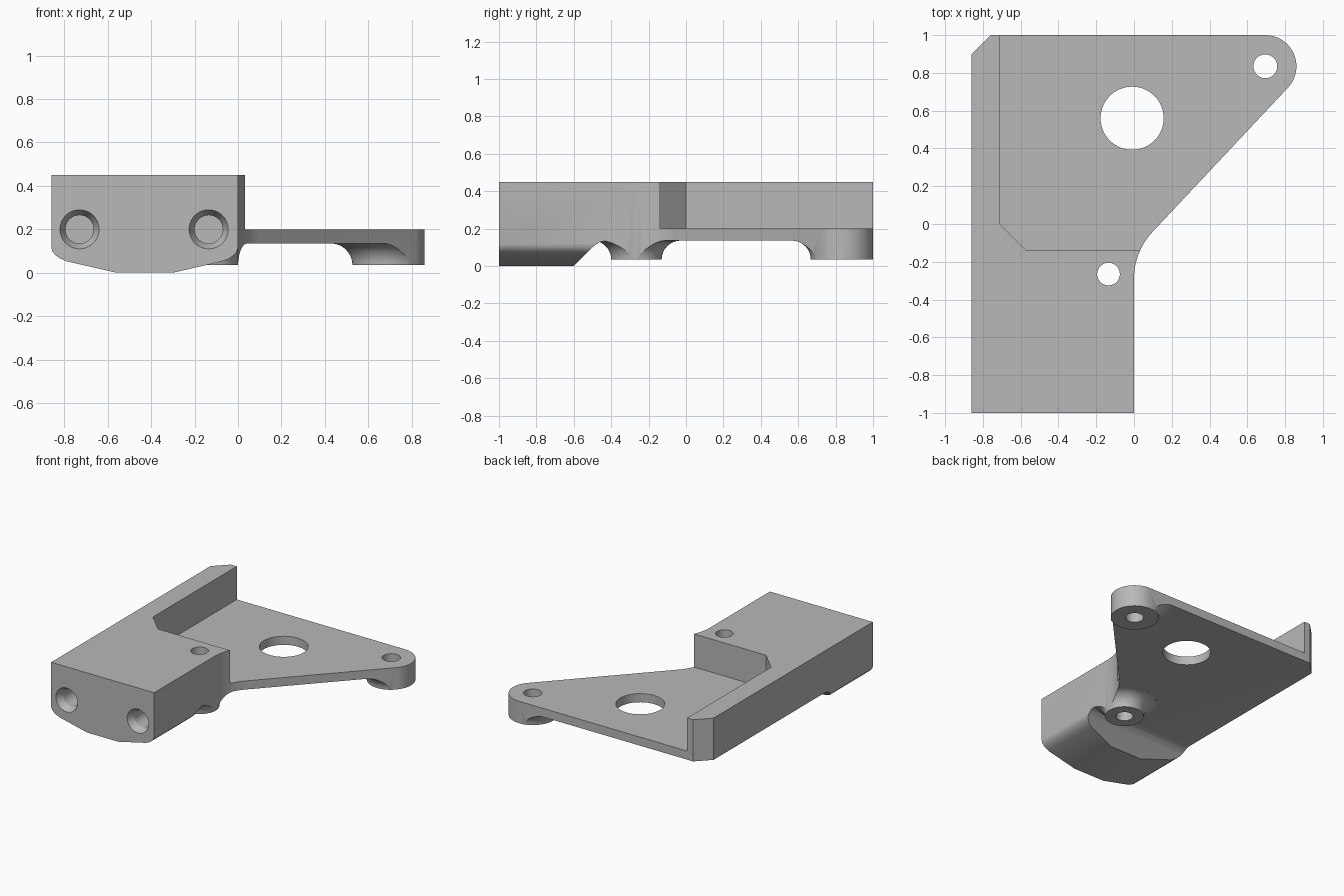
import bpy, bmesh
from math import sin, cos, tan, pi, radians
from mathutils import Matrix, Vector

cube = bpy.data.objects.get("Cube")
if cube:
    bpy.data.objects.remove(cube, do_unlink=True)

grey = bpy.data.materials.new("plain grey")
grey.use_nodes = True
grey.diffuse_color = (0.48, 0.48, 0.48, 1)
grey.node_tree.nodes["Principled BSDF"].inputs["Base Color"].default_value = (0.48, 0.48, 0.48, 1)


def make(name, bm):
    bmesh.ops.recalc_face_normals(bm, faces=bm.faces)
    mesh = bpy.data.meshes.new(name)
    bm.to_mesh(mesh)
    bm.free()
    obj = bpy.data.objects.new(name, mesh)
    bpy.context.collection.objects.link(obj)
    mesh.materials.append(grey)
    return obj


def prism(name, points, axis, start, end):
    """Extrude a 2D outline along x, y or z."""
    place = {"x": lambda a, b: (start, a, b),
             "y": lambda a, b: (a, start, b),
             "z": lambda a, b: (a, b, start)}[axis]
    push = Vector([(end - start) * (axis == k) for k in "xyz"])
    bm = bmesh.new()
    face = bm.faces.new([bm.verts.new(place(a, b)) for a, b in points])
    out = bmesh.ops.extrude_face_region(bm, geom=[face])
    bmesh.ops.translate(bm, vec=push, verts=[v for v in out["geom"] if isinstance(v, bmesh.types.BMVert)])
    return make(name, bm)


def lathe(name, profile, matrix, steps=64):
    """Solid of revolution; the profile starts and ends on the axis."""
    bm = bmesh.new()
    verts = [bm.verts.new((r, 0, z)) for r, z in profile]
    edges = [bm.edges.new(pair) for pair in zip(verts, verts[1:])]
    bmesh.ops.spin(bm, geom=verts + edges, cent=(0, 0, 0), axis=(0, 0, 1), angle=2 * pi, steps=steps)
    bmesh.ops.remove_doubles(bm, verts=bm.verts, dist=1e-5)
    bmesh.ops.transform(bm, matrix=matrix, verts=bm.verts)
    return make(name, bm)


def cut(target, tool):
    mod = target.modifiers.new("cut", "BOOLEAN")
    mod.operation = "DIFFERENCE"
    mod.solver = "EXACT"
    mod.object = tool
    with bpy.context.temp_override(object=target, active_object=target):
        bpy.ops.object.modifier_apply(modifier=mod.name)
    bpy.data.objects.remove(tool, do_unlink=True)


def arc(cx, cy, r, a, b, n):
    return [(cx + r * cos(radians(a + (b - a) * i / n)),
             cy + r * sin(radians(a + (b - a) * i / n))) for i in range(n + 1)]


# Body outline: long block with a triangular arm and rounded tip
tip, small = (0.695, 0.835), (-0.135, -0.265)
outline = [(-0.86, 0.9), (-0.86, -1), (0, -1)]
outline += arc(0.36, -0.289, 0.36, 180, 137, 12)
outline += arc(*tip, 0.165, -43, 90, 28)
outline += [(-0.76, 1)]
body = prism("mounting_bracket", outline, "z", -0.05, 0.45)

# Pocket above the thin plate, leaving the side wall
cut(body, prism("pocket", [(-0.71, 1.2), (-0.71, 0), (-0.57, -0.14), (1.2, -0.14), (1.2, 1.2)],
                "z", 0.2, 0.8))

# Underside of the plate, with flared bosses left standing
under = prism("underside", [(-0.7, -0.1), (-0.5, 0.1), (-0.485, 0.112), (-0.46, 0.128),
                            (-0.43, 0.135), (1.2, 0.135), (1.2, -0.1)], "x", -1.2, 1.2)
for (x, y), r in ((tip, 0.168), (small, 0.135)):
    flare = [(0, 0.035)] + arc(r + 0.1, 0.035, 0.1, 180, 94, 10) + [(r + 0.1, 0.2), (0, 0.2)]
    cut(under, lathe("boss", flare, Matrix.Translation((x, y, 0))))
cut(body, under)

# Shallow keel shape under the front block
half = [(0.431, 0.12), (0.425, 0.098), (0.41, 0.08), (0.39, 0.066), (0.36, 0.053), (0.13, 0)]
keel = [(-0.43 - a, z) for a, z in half] + [(-0.43 + a, z) for a, z in reversed(half)]
keel = [(-1.1, -0.2), (-1.1, 0.12)] + keel + [(0.3, 0.12), (0.3, -0.2)]
cut(body, prism("keel", keel, "y", -1.2, -0.47))

# Vertical through holes
for (x, y), r in ((tip, 0.063), (small, 0.06), ((-0.01, 0.56), 0.167)):
    cut(body, lathe("through_hole", [(0, -0.3), (r, -0.3), (r, 0.7), (0, 0.7)],
                    Matrix.Translation((x, y, 0))))

# Countersunk blind holes in the front face
for x in (-0.73, -0.135):
    turn = Matrix.Translation((x, -1, 0.2)) @ Matrix.Rotation(-pi / 2, 4, "X")
    cut(body, lathe("front_hole", [(0, -0.05), (0.115, -0.05), (0.065, 0.05), (0.065, 0.3), (0, 0.3)], turn))

# Smooth curved faces, keep hard edges
bpy.ops.object.select_all(action="DESELECT")
body.select_set(True)
bpy.context.view_layer.objects.active = body
bpy.ops.object.shade_smooth_by_angle(angle=radians(25))
